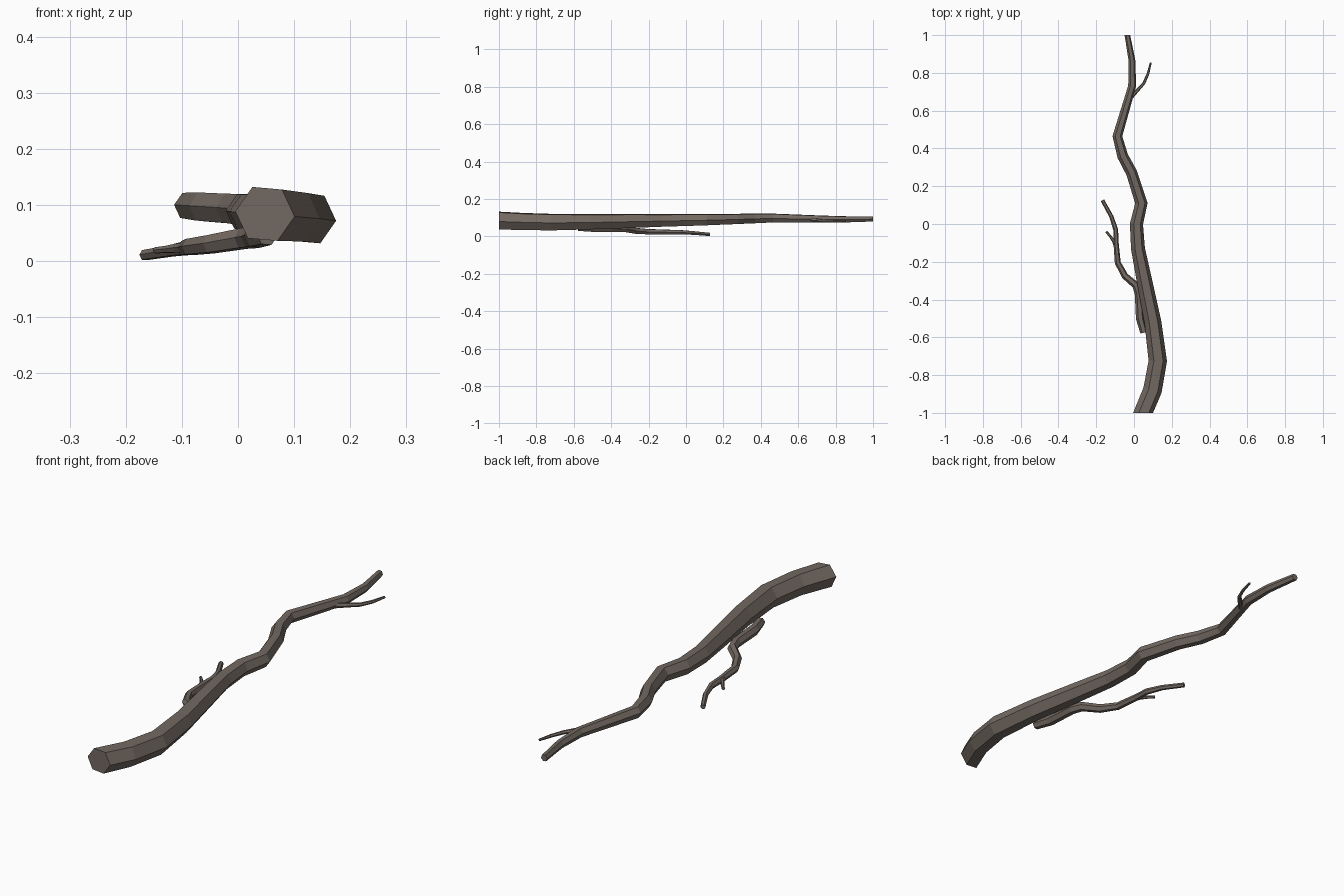
import bpy, bmesh, math
from mathutils import Vector

bark = bpy.data.materials.new("bark")
bark.diffuse_color = (0.17, 0.14, 0.12, 1)


def limb(name, pts, sides=6, turn=-5, flat_ends=False):
    """Tapered, capped tube through (x, y, z, radius) points."""
    bm = bmesh.new()
    pos = [Vector(p[:3]) for p in pts]
    rings = []
    for i, p in enumerate(pos):
        before = (p - pos[i - 1]).normalized() if i else Vector()
        after = (pos[i + 1] - p).normalized() if i < len(pos) - 1 else Vector()
        t = (before + after).normalized()
        if flat_ends and i in (0, len(pos) - 1):
            t = Vector((0, 1, 0))
        side = t.cross(Vector((0, 0, 1))).normalized()
        up = side.cross(t)
        ring = []
        for k in range(sides):
            a = math.radians(turn) + math.tau * k / sides
            ring.append(bm.verts.new(p + pts[i][3] * (side * math.cos(a) + up * math.sin(a))))
        rings.append(ring)
    for a, b in zip(rings, rings[1:]):
        for k in range(sides):
            n = (k + 1) % sides
            bm.faces.new((a[k], a[n], b[n], b[k]))
    bm.faces.new(rings[0])
    bm.faces.new(rings[-1])
    bmesh.ops.recalc_face_normals(bm, faces=bm.faces)
    mesh = bpy.data.meshes.new(name)
    bm.to_mesh(mesh)
    bm.free()
    mesh.materials.append(bark)
    bpy.context.collection.objects.link(bpy.data.objects.new(name, mesh))


# Main crooked limb
limb("main_branch", [
    (0.048, -1.0, 0.084, 0.053), (0.098, -0.88, 0.080, 0.050),
    (0.126, -0.725, 0.076, 0.049), (0.100, -0.52, 0.078, 0.045),
    (0.055, -0.30, 0.082, 0.041), (0.021, -0.13, 0.085, 0.037),
    (0.013, 0.00, 0.087, 0.035), (0.039, 0.11, 0.089, 0.033),
    (-0.012, 0.27, 0.093, 0.030), (-0.060, 0.36, 0.096, 0.029),
    (-0.088, 0.465, 0.098, 0.026), (-0.010, 0.73, 0.092, 0.021),
    (-0.010, 0.86, 0.091, 0.018), (-0.035, 1.0, 0.093, 0.015)], flat_ends=True)

# Low side branch lying under the main limb
limb("side_branch", [
    (0.052, -0.575, 0.046, 0.019), (0.032, -0.50, 0.044, 0.022),
    (0.025, -0.37, 0.042, 0.021), (0.010, -0.325, 0.040, 0.020),
    (-0.048, -0.275, 0.030, 0.018), (-0.086, -0.205, 0.025, 0.016),
    (-0.095, -0.10, 0.023, 0.014), (-0.097, -0.03, 0.022, 0.013),
    (-0.120, 0.04, 0.018, 0.011), (-0.167, 0.125, 0.0105, 0.010)])

# Small twigs
limb("side_twig", [
    (-0.092, -0.13, 0.023, 0.010), (-0.108, -0.09, 0.023, 0.009),
    (-0.126, -0.065, 0.021, 0.007), (-0.147, -0.04, 0.019, 0.006)])
limb("upper_twig", [
    (-0.018, 0.67, 0.088, 0.012), (0.015, 0.705, 0.085, 0.010),
    (0.052, 0.745, 0.081, 0.008), (0.074, 0.795, 0.080, 0.007),
    (0.089, 0.855, 0.081, 0.005)])
